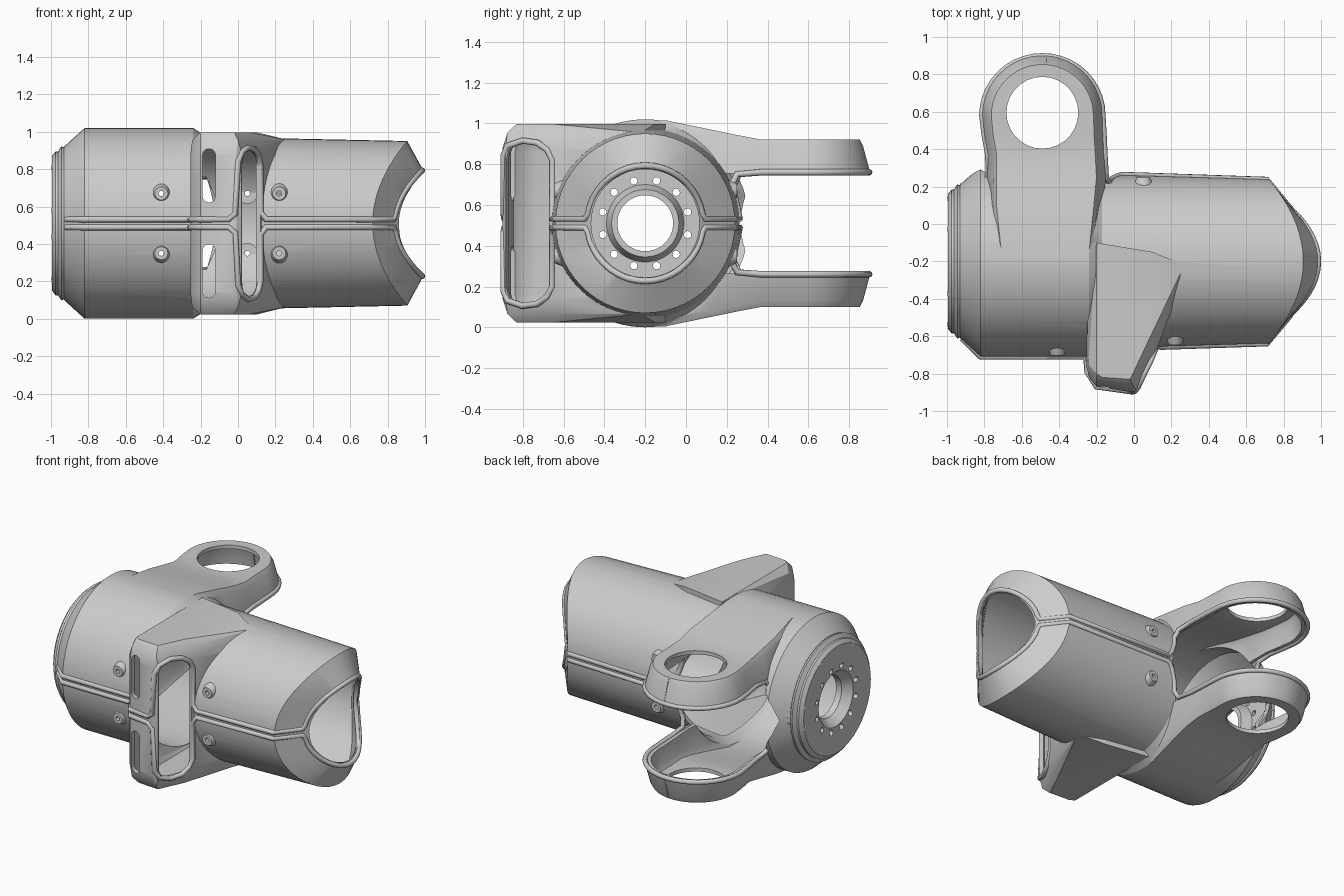
import bpy, bmesh
from math import sin, cos, pi, radians, sqrt
from mathutils import Vector, Matrix

if "Cube" in bpy.data.objects:
    bpy.data.objects.remove(bpy.data.objects["Cube"])

CY, CZ = -0.2, 0.51          # axis of the tube


def make(name, bm):
    bmesh.ops.recalc_face_normals(bm, faces=bm.faces)
    me = bpy.data.meshes.new(name)
    bm.to_mesh(me)
    bm.free()
    ob = bpy.data.objects.new(name, me)
    bpy.context.collection.objects.link(ob)
    return ob


def activate(ob):
    bpy.ops.object.select_all(action='DESELECT')
    ob.select_set(True)
    bpy.context.view_layer.objects.active = ob


def smooth(ob, angle=32):
    activate(ob)
    bpy.ops.object.shade_smooth_by_angle(angle=radians(angle))


def combine(ob, other, op):
    activate(ob)
    m = ob.modifiers.new("b", 'BOOLEAN')
    m.operation, m.object, m.solver = op, other, 'EXACT'
    bpy.ops.object.modifier_apply(modifier=m.name)
    bpy.data.objects.remove(other)


def loft(name, rings, closed=False):
    bm = bmesh.new()
    vs = [[bm.verts.new(p) for p in r] for r in rings]
    n = len(rings[0])
    pairs = list(zip(vs, vs[1:])) + ([(vs[-1], vs[0])] if closed else [])
    for a, b in pairs:
        for i in range(n):
            bm.faces.new((a[i], a[(i + 1) % n], b[(i + 1) % n], b[i]))
    if not closed:
        bm.faces.new(vs[0])
        bm.faces.new(vs[-1])
    return make(name, bm)


def turned(name, profile, n=56, closed=False):
    # profile entries: x at the sides, x at the top/bottom, radius
    rings = [[(xs + (xt - xs) * sin(2 * pi * i / n) ** 2,
               CY + r * cos(2 * pi * i / n), CZ + r * sin(2 * pi * i / n))
              for i in range(n)] for xs, xt, r in profile]
    return loft(name, rings, closed)


def rod(name, loc, axis, r1, r2, depth, n=24):
    bm = bmesh.new()
    rot = Vector(axis).to_track_quat('Z', 'Y').to_matrix().to_4x4()
    bmesh.ops.create_cone(bm, cap_ends=True, segments=n, radius1=r1, radius2=r2,
                          depth=depth, matrix=Matrix.Translation(loc) @ rot)
    return make(name, bm)


def slot(name, loc, normal, w, h, rad, depth):
    # upright rounded rectangle pushed along a horizontal normal
    nrm = Vector(normal).normalized()
    side = Vector((-nrm.y, nrm.x, 0))
    pts = []
    for q, (sx, sz) in enumerate([(1, 1), (-1, 1), (-1, -1), (1, -1)]):
        for k in range(7):
            a = (q + k / 6) * pi / 2
            pts.append((sx * (w - rad) + rad * cos(a), sz * (h - rad) + rad * sin(a)))
    return loft(name, [[Vector(loc) + side * u + Vector((0, 0, v)) + nrm * d
                        for u, v in pts] for d in (-depth, depth)])


def arm(s, d):
    rows = [(-.2, -.74, -.2), (-.1, -.76, -.19), (.1, -.785, -.165), (.25, -.785, -.15),
            (.37, -.785, -.157), (.48, -.805, -.162)]
    R = .325
    rows += [(.58 + R * sin(t), -.49 - R * cos(t), -.49 + R * cos(t))
             for t in [k * radians(86) / 12 for k in range(13)]]
    rings = []
    for y, a, b in rows:
        mid, h = (a + b) / 2, (b - a) / 2
        h *= 1 - d / R
        yb = y if y < .58 else .58 + (y - .58) * (1 - d / R)
        yt = yb if y < .58 else .58 + (yb - .58) * .84
        zt = .92 - CZ + .095 * min(1, max(0, (.36 - y) / .46)) - d
        zb = .755 - CZ - (.12 if d else 0)
        ym = yb * .3 + yt * .7
        rings.append([(mid + q * h, yy, CZ + s * z) for q, yy, z in
                      [(-1, yb, zb), (-.9, ym, zt - .03), (-.84, yt, zt),
                       (.84, yt, zt), (.9, ym, zt - .03), (1, yb, zb)]])
    return loft("arm", rings)


def bump(fx, fy, fz):
    low = [(-.25, -.4), (-.255, -.76), (-.24, -.82), (-.2, -.87), (-.01, -.9),
           (.02, -.885), (.13, -.65), (.28, -.25)]
    mid = [(-.245, -.75), (-.2, -.85), (.0, -.875), (.11, -.64), (.27, -.22)]
    top = [(-.2, -.8), (-.17, -.82), (-.02, -.83), (.06, -.66), (-.2, -.1), (.1, -.15)]
    bm = bmesh.new()
    for s in (-1, 1):
        for pts, z in ((low, .37), (mid, .445), (top, .487)):
            for x, y in pts:
                bm.verts.new((-.06 + (x + .06) * fx, -.4 + (y + .4) * fy, CZ + s * z * fz))
    res = bmesh.ops.convex_hull(bm, input=bm.verts)
    bmesh.ops.delete(bm, geom=[v for v in bm.verts if not v.link_faces], context='VERTS')
    return make("bump", bm)


# shell body: outer solids joined, then hollowed with inset solids
body = turned("shell_body", [(-.93, -.93, .41), (-.82, -.82, .51), (-.24, -.24, .51),
                             (-.17, -.17, .465), (.2, .2, .455), (.72, .905, .44),
                             (.84, .99, .285)])
inner = turned("inner", [(-1.1, -1.1, .36), (-.93, -.93, .37), (-.81, -.81, .48),
                         (-.25, -.25, .48), (-.18, -.18, .438), (.2, .2, .43),
                         (.70, .88, .415), (.82, .97, .265), (1.1, 1.1, .265)])
for s in (-1, 1):
    combine(body, arm(s, 0), 'UNION')
    combine(inner, arm(s, .025), 'UNION')
combine(body, bump(1, 1, 1), 'UNION')
combine(inner, bump(.88, .95, .945), 'UNION')
combine(body, inner, 'DIFFERENCE')

# rear opening between the arms, arm eyes, side slot, front slots
z4 = [(-.88, 0), (-.84, .1), (-.8, .17), (-.77, .247), (-.17, .247), (-.135, .17), (-.11, .1), (-.09, 0)]
outline = z4 + [(x, -z) for x, z in z4[-2:0:-1]]
combine(body, loft("c", [[(x, y, CZ + z) for x, z in outline] for y in (.06, 1)]), 'DIFFERENCE')
combine(body, rod("c", (-.49, .595, CZ), (0, 0, 1), .192, .192, 2, 28), 'DIFFERENCE')
combine(body, slot("c", (.07, -.775, CZ), (.909, -.417, 0), .115, .395, .08, .1), 'DIFFERENCE')
for s in (-1, 1):
    combine(body, slot("c", (-.155, -.87, CZ + s * .255), (0, -1, 0), .034, .143, .033, .12), 'DIFFERENCE')

# screw bosses with through holes
for i, (x, r, sy) in enumerate([(-.41, .51, -1), (.22, .455, -1), (.05, .458, 1)]):
    for s in (-1, 1):
        z = CZ + s * .16
        y = CY + sy * (sqrt(r * r - .16 ** 2) - .005)
        b = rod("screw_boss_%d%s" % (i, "ab"[s > 0]), (x, y, z), (0, sy, 0), .055, .035, .05)
        combine(b, rod("c", (x, y, z), (0, 1, 0), .014, .014, .3, 12), 'DIFFERENCE')
        combine(body, rod("c", (x, y, z), (0, 1, 0), .014, .014, .3, 12), 'DIFFERENCE')
        smooth(b)
smooth(body, 28)

# end flange with funnel and ring of holes
flange = turned("end_flange", [(x, x, r) for x, r in [
    (-.985, .185), (-.985, .2), (-.995, .24), (-.995, .36), (-.975, .385), (-.962, .385),
    (-.945, .412), (-.925, .405), (-.925, .36), (-.955, .35), (-.955, .19), (-.89, .165),
    (-.89, .137), (-.93, .14)]], 48, True)
for k in range(12):
    a = radians(15 + 30 * k)
    combine(flange, rod("c", (-.96, CY + .215 * cos(a), CZ + .215 * sin(a)), (1, 0, 0),
                        .018, .018, .2, 12), 'DIFFERENCE')
smooth(flange)
for k, deg in enumerate([12, 60, 120, 168, 192, 240, 300, 348]):
    a = radians(deg)
    bm = bmesh.new()
    bmesh.ops.create_uvsphere(bm, u_segments=14, v_segments=8, radius=.03,
                              matrix=Matrix.Translation((-.975, CY + .345 * cos(a), CZ + .345 * sin(a)))
                              @ Matrix.Diagonal((.8, 1, 1, 1)))
    smooth(make("flange_bolt_%d" % k, bm), 60)

# continuous edge bead of each half: seams, side slot, end opening, arm rim
e = .021
path = [(-.92, -.61, e), (-.82, -.71, e), (-.26, -.712, e), (-.25, -.79, e), (-.2, -.87, e),
        (-.05, -.89, e), (-.015, -.895, .05), (.0, -.895, .33), (.02, -.875, .38),
        (.055, -.8, .405), (.09, -.73, .395), (.11, -.68, .36), (.12, -.655, .31),
        (.12, -.655, .06), (.15, -.657, e), (.71, -.64, e), (.83, -.495, e)]
for k in range(1, 20):
    a = radians(180 - 9 * k)
    path.append((.835 + .15 * sin(a) ** 2, CY + .283 * cos(a), .283 * sin(a)))
path += [(.83, .09, e), (.71, .238, e), (-.06, .263, e), (-.09, .255, .06), (-.12, .24, .13),
         (-.135, .225, .19), (-.15, .25, .24), (-.157, .37, .25), (-.162, .48, .25)]
path += [(-.49 + .322 * cos(pi * k / 20), .58 + .318 * sin(pi * k / 20), .25) for k in range(21)]
path += [(-.8, .48, .25), (-.78, .37, .25), (-.778, .26, .24), (-.8, .23, .18),
         (-.84, .235, .12), (-.88, .22, .06), (-.92, .205, e)]
for s, nm in ((1, "upper"), (-1, "lower")):
    cu = bpy.data.curves.new(nm + "_edge_bead", 'CURVE')
    cu.dimensions, cu.bevel_depth, cu.bevel_resolution, cu.use_fill_caps = '3D', .016, 2, True
    sp = cu.splines.new('POLY')
    sp.points.add(len(path) - 1)
    for p, (x, y, z) in zip(sp.points, path):
        p.co = (x, y, CZ + s * z, 1)
    ob = bpy.data.objects.new(nm + "_edge_bead", cu)
    bpy.context.collection.objects.link(ob)
    activate(ob)
    bpy.ops.object.convert(target='MESH')
    smooth(bpy.context.view_layer.objects.active, 50)
